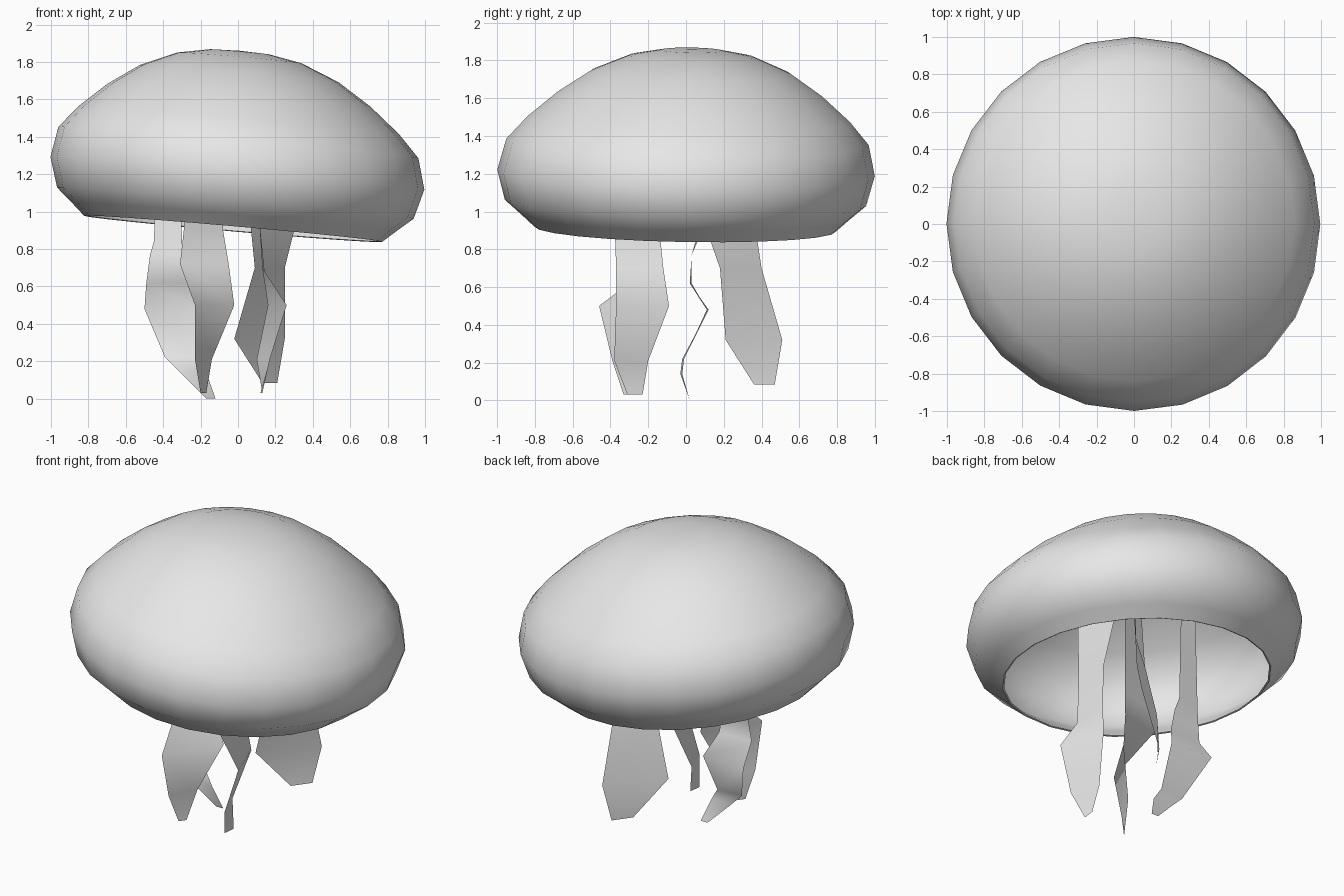
import bpy
import bmesh
from math import radians
from mathutils import Matrix, Vector

default_cube = bpy.data.objects.get("Cube")
if default_cube:
    bpy.data.objects.remove(default_cube, do_unlink=True)

# One plain grey for the whole body
grey = bpy.data.materials.new("soft grey")
grey.use_nodes = True
grey.diffuse_color = (0.8, 0.8, 0.8, 1)
grey.node_tree.nodes["Principled BSDF"].inputs["Base Color"].default_value = grey.diffuse_color


def finish(name, bm, angle):
    """Turn a bmesh into a smooth shaded, coloured object."""
    mesh = bpy.data.meshes.new(name)
    bm.to_mesh(mesh)
    bm.free()
    mesh.materials.append(grey)
    obj = bpy.data.objects.new(name, mesh)
    bpy.context.collection.objects.link(obj)
    bpy.ops.object.select_all(action="DESELECT")
    obj.select_set(True)
    bpy.context.view_layer.objects.active = obj
    bpy.ops.object.shade_smooth_by_angle(angle=radians(angle))
    return obj


def lathe(name, profile, segments, angle):
    """Spin a radius and height profile around the vertical axis."""
    bm = bmesh.new()
    points = [bm.verts.new((radius, 0, height)) for radius, height in profile]
    edges = [bm.edges.new(pair) for pair in zip(points, points[1:])]
    bmesh.ops.spin(bm, geom=points + edges, cent=(0, 0, 0), axis=(0, 0, 1),
                   angle=radians(360), steps=segments, use_merge=True)
    bmesh.ops.remove_doubles(bm, verts=bm.verts, dist=0.0005)
    bmesh.ops.recalc_face_normals(bm, faces=bm.faces)
    return finish(name, bm, angle)


def ribbon(name, rows):
    """Build a thin strip from rows of height, one edge x y, other edge x y."""
    bm = bmesh.new()
    pairs = [(bm.verts.new((ax, ay, z)), bm.verts.new((bx, by, z)))
             for z, ax, ay, bx, by in rows]
    for (a, b), (c, d) in zip(pairs, pairs[1:]):
        bm.faces.new((a, b, d, c))
    return finish(name, bm, 80)


# Hollow bell: outer wall down to the rim, then a thin inner wall back up
middle = 1.205
outer_wall = [(0, 1.863), (.16, 1.857), (.33, 1.825), (.53, 1.74), (.7, 1.625),
              (.855, 1.49), (.96, 1.37), (1, middle), (.957, 1.045), (.87, .97),
              (.8, .907)]
thin = 0.988
inner_wall = [(radius * thin, middle + (height - middle) * thin)
              for radius, height in reversed(outer_wall)]
bell = lathe("bell", outer_wall + inner_wall, 24, 60)

# Lean the bell a little around its widest ring
pivot = Vector((0, 0, middle))
lean = Matrix.Rotation(radians(5), 4, "Y") @ Matrix.Rotation(radians(-1), 4, "X")
bell.data.transform(Matrix.Translation(pivot) @ lean @ Matrix.Translation(-pivot))

# Let the crown slump slightly to the right and back
for vertex in bell.data.vertices:
    rise = max(0, vertex.co.z - middle)
    vertex.co.x -= rise * 0.075
    vertex.co.y += rise * 0.03

# Four trailing ribbons hanging from inside the bell
ribbon("right_tentacle", [
    (1.6, -.42, .06, -.31, .07), (.84, -.45, .05, -.3, .06),
    (.77, -.47, .03, -.29, .03), (.62, -.49, .02, -.26, .03),
    (.48, -.5, .12, -.2, .11), (.22, -.39, -.02, -.22, -.01),
    (.14, -.31, -.03, -.17, -.02), (0, -.17, .02, -.12, .02)])
ribbon("front_right_tentacle", [
    (1.6, -.28, -.27, -.1, -.2), (.9, -.29, -.22, -.08, -.18),
    (.72, -.31, -.17, -.05, -.14), (.5, -.23, -.46, -.02, -.12),
    (.21, -.23, -.39, -.14, -.22), (.03, -.2, -.33, -.17, -.29)])
ribbon("front_left_tentacle", [
    (1.6, .12, -.38, .04, -.04), (1, .11, -.38, .11, -.15),
    (.7, .13, -.37, .14, -.12), (.5, .26, -.37, .16, -.09),
    (.21, .17, -.38, .1, -.2), (.03, .12, -.31, .13, -.23)])
ribbon("back_left_tentacle", [
    (1.6, .08, .1, .33, .35), (.9, .07, .11, .3, .37),
    (.7, .09, .18, .25, .4), (.32, -.02, .21, .25, .51),
    (.085, .13, .36, .21, .47)])
